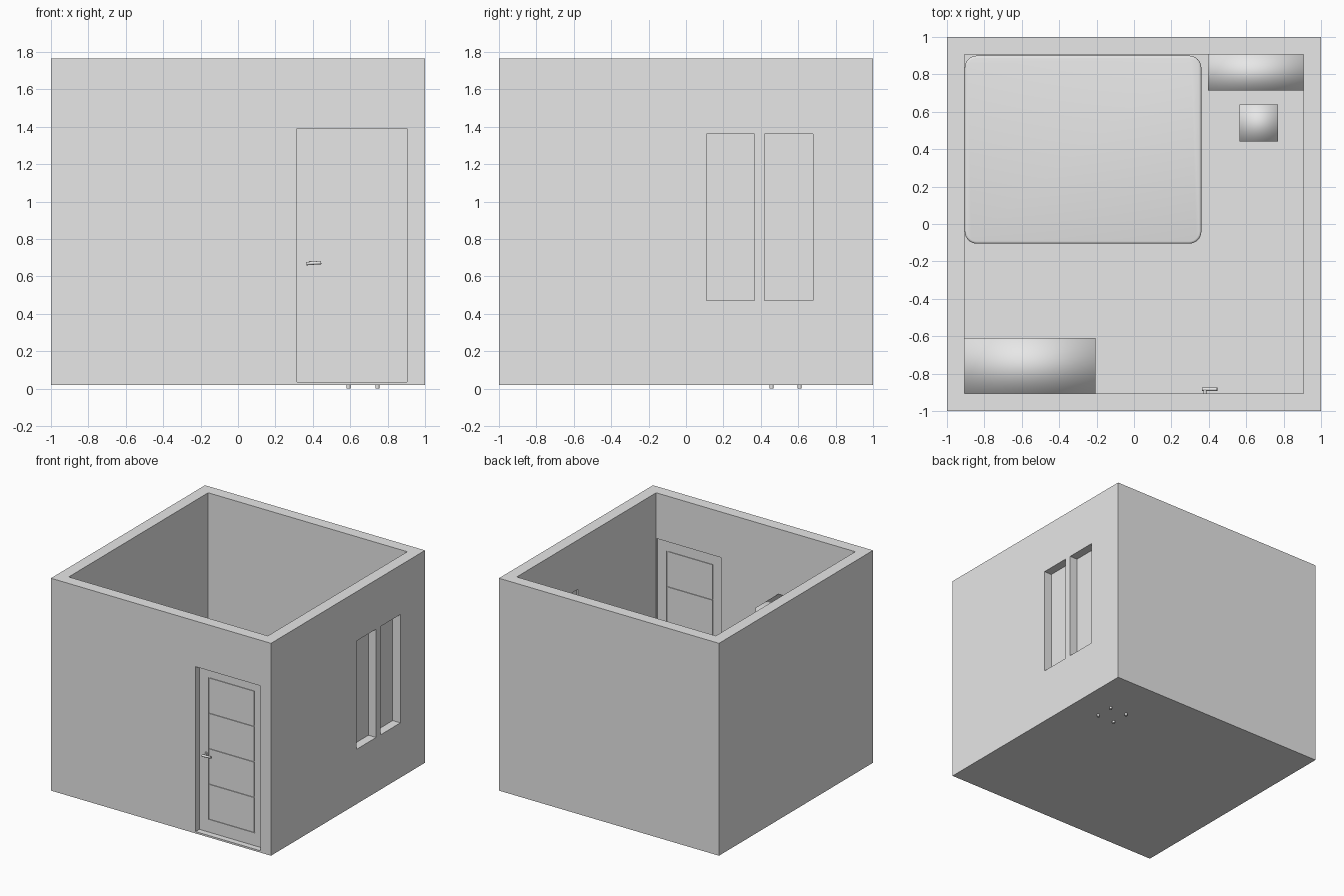
import bpy
import bmesh
import math
from mathutils import Vector

cube = bpy.data.objects.get("Cube")
if cube:
    bpy.data.objects.remove(cube, do_unlink=True)

grey = bpy.data.materials.new("plain_grey")
grey.use_nodes = True
GREY = (0.8, 0.8, 0.8, 1)
grey.diffuse_color = GREY
grey.node_tree.nodes["Principled BSDF"].inputs["Base Color"].default_value = GREY


def finish(name, bm, smooth=False):
    bmesh.ops.recalc_face_normals(bm, faces=bm.faces)
    mesh = bpy.data.meshes.new(name)
    bm.to_mesh(mesh)
    bm.free()
    mesh.materials.append(grey)
    for face in mesh.polygons:
        face.use_smooth = smooth
    obj = bpy.data.objects.new(name, mesh)
    bpy.context.collection.objects.link(obj)
    return obj


def add_box(bm, x, y, z):
    lo, hi = Vector((x[0], y[0], z[0])), Vector((x[1], y[1], z[1]))
    made = bmesh.ops.create_cube(bm, size=1)["verts"]
    for v in made:
        v.co = (lo + hi) / 2 + v.co * (hi - lo)
    return made


def box(name, x, y, z, smooth=False):
    bm = bmesh.new()
    add_box(bm, x, y, z)
    return finish(name, bm, smooth)


def rod(name, start, end, radius, sides=16):
    a, b = Vector(start), Vector(end)
    bm = bmesh.new()
    made = bmesh.ops.create_cone(bm, cap_ends=True, segments=sides, radius1=radius,
                                 radius2=radius, depth=(b - a).length)["verts"]
    turn = (b - a).to_track_quat("Z", "Y").to_matrix()
    bmesh.ops.rotate(bm, verts=made, matrix=turn)
    bmesh.ops.translate(bm, verts=made, vec=(a + b) / 2)
    obj = finish(name, bm, True)
    activate(obj)
    bpy.ops.object.shade_smooth_by_angle(angle=math.radians(40))
    return obj


def activate(obj):
    bpy.ops.object.select_all(action="DESELECT")
    obj.select_set(True)
    bpy.context.view_layer.objects.active = obj


def cut(target, x, y, z):
    cutter = box("cutter", x, y, z)
    cutter.hide_render = True
    mod = target.modifiers.new("opening", "BOOLEAN")
    mod.operation = "DIFFERENCE"
    mod.solver = "EXACT"
    mod.object = cutter
    activate(target)
    bpy.ops.object.modifier_apply(modifier=mod.name)
    bpy.data.objects.remove(cutter, do_unlink=True)


# Room shell with open top, doorway and two window openings
IN, BASE, FLOOR, TOP = 0.905, 0.02, 0.035, 1.765
WINDOWS = ((0.11, 0.365), (0.42, 0.68))
room = box("room_walls", (-1, 1), (-1, 1), (BASE, TOP))
cut(room, (-IN, IN), (-IN, IN), (FLOOR, 2))
cut(room, (0.315, 0.904), (-1.1, -0.8), (FLOOR, 1.39))
for span in WINDOWS:
    cut(room, (0.8, 1.1), span, (0.47, 1.36))
for i, span in enumerate(WINDOWS):
    box(f"window_pane_{i + 1}", (0.92, 0.93), span, (0.47, 1.36))

# Door leaf: thin core, raised border and four panels parted by grooves
door = bmesh.new()
core, face = (-0.945, -0.925), (-0.951, -0.919)
left, right, low, high = 0.40, 0.82, 0.14, 1.305
add_box(door, (0.315, 0.904), core, (FLOOR, 1.39))
add_box(door, (0.315, left), face, (FLOOR, 1.39))
add_box(door, (right, 0.904), face, (FLOOR, 1.39))
add_box(door, (left, right), face, (FLOOR, low))
add_box(door, (left, right), face, (high, 1.39))
step = (high - low) / 4
for i in range(4):
    z = low + i * step
    add_box(door, (left + 0.003, right - 0.01), face, (z + 0.003, z + step - 0.003))
finish("door_leaf", door)

# Door handles on both faces
for side, y, out in (("outer", -0.951, -1), ("inner", -0.919, 1)):
    tip = y + out * 0.036
    rod(f"{side}_handle_rose", (0.38, y, 0.67), (0.38, y + out * 0.008, 0.67), 0.018)
    rod(f"{side}_handle_neck", (0.38, y, 0.67), (0.38, tip, 0.67), 0.008)
    rod(f"{side}_handle_lever", (0.365, tip, 0.668), (0.445, tip, 0.674), 0.009)

# Bed: base and rounded mattress
box("bed_base", (-0.885, 0.34), (-0.08, 0.88), (FLOOR, 0.18))
bm = bmesh.new()
add_box(bm, (-IN, 0.36), (-0.105, 0.9), (0.16, 0.34))
upright = [e for e in bm.edges if abs(e.verts[0].co.z - e.verts[1].co.z) > 0.1]
bmesh.ops.bevel(bm, geom=upright, offset=0.065, segments=8, profile=0.5, affect="EDGES")
rims = [e for e in bm.edges if abs(e.verts[0].co.z - e.verts[1].co.z) < 0.01]
bmesh.ops.bevel(bm, geom=rims, offset=0.012, segments=3, profile=0.5, affect="EDGES")
mattress = finish("bed_mattress", bm, True)
activate(mattress)
bpy.ops.object.shade_smooth_by_angle(angle=math.radians(40))

# Wardrobe against the front wall
box("wardrobe", (-IN, -0.205), (-IN, -0.61), (FLOOR, 1.23), True)

# Desk with four legs
box("desk_top", (0.395, IN), (0.715, IN), (0.47, 0.5), True)
for i, x in enumerate((0.42, 0.88)):
    for j, y in enumerate((0.74, 0.88)):
        rod(f"desk_leg_{i}_{j}", (x, y, BASE), (x, y, 0.48), 0.012)

# Stool with legs that reach under the floor
box("stool_seat", (0.565, 0.77), (0.44, 0.638), (0.3, 0.33), True)
for i, x in enumerate((0.59, 0.745)):
    for j, y in enumerate((0.457, 0.607)):
        rod(f"stool_leg_{i}_{j}", (x, y, 0), (x, y, 0.31), 0.011)
